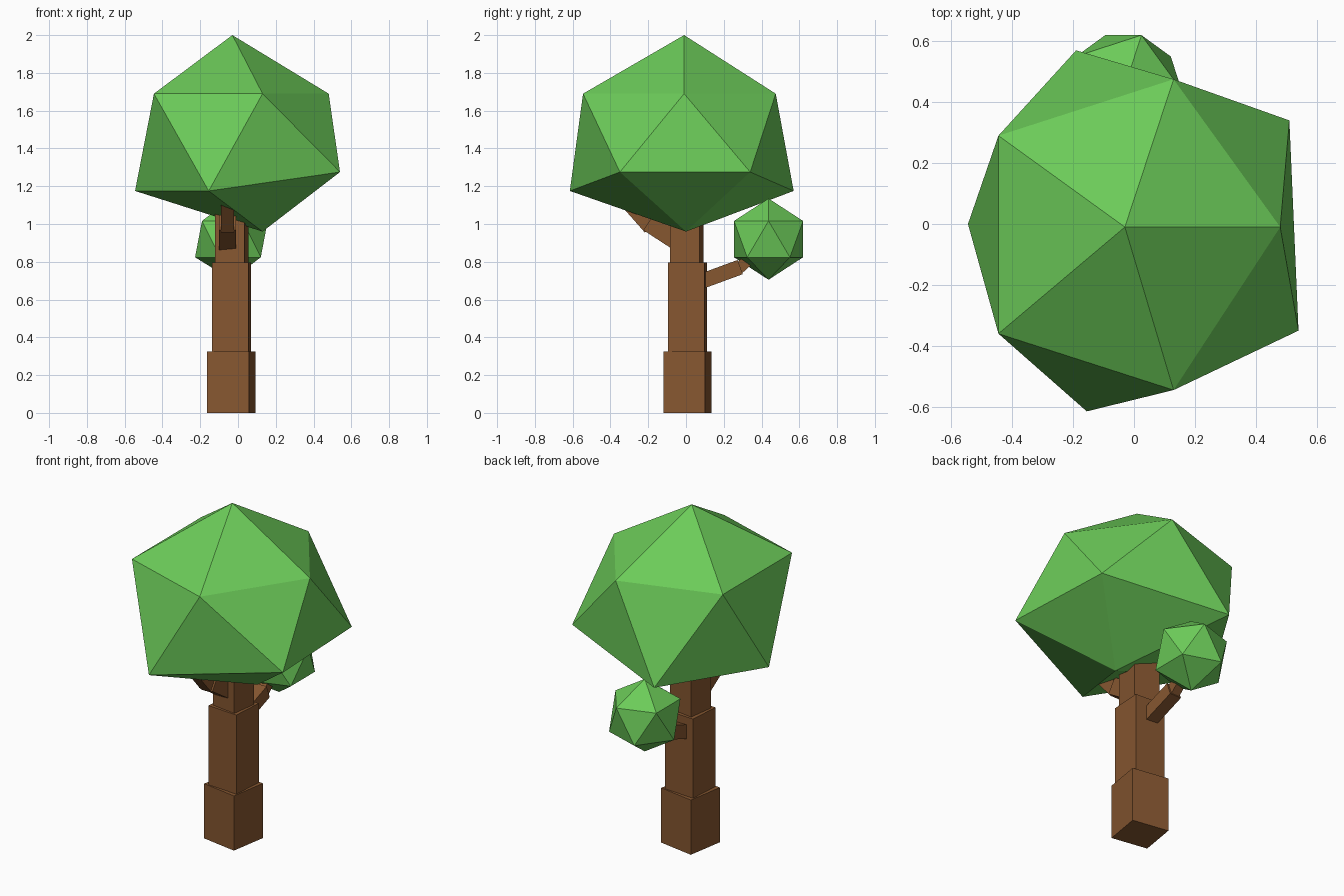
import bpy
from math import radians
from mathutils import Vector

if "Cube" in bpy.data.objects:
    bpy.data.objects.remove(bpy.data.objects["Cube"])


def material(name, rgb):
    m = bpy.data.materials.new(name)
    m.diffuse_color = (*rgb, 1)
    m.use_nodes = True
    m.node_tree.nodes["Principled BSDF"].inputs["Base Color"].default_value = m.diffuse_color
    return m


bark = material("bark", (0.24, 0.095, 0.03))
leaf = material("leaf", (0.15, 0.6, 0.1))


def trunk_block(name, x, y, width, z0, z1, turn):
    bpy.ops.mesh.primitive_cube_add(size=1, location=(x, y, (z0 + z1) / 2),
                                    rotation=(0, 0, radians(turn)))
    ob = bpy.context.object
    ob.name = name
    ob.scale = (width, width, z1 - z0)
    ob.data.materials.append(bark)


def branch(name, start, end, width, depth):
    a, b = Vector(start), Vector(end)
    bpy.ops.mesh.primitive_cube_add(size=1, location=(a + b) / 2)
    ob = bpy.context.object
    ob.name = name
    # tilt about x: every branch runs in the y-z plane
    d = b - a
    ob.rotation_euler = (Vector((0, 0, 1)).rotation_difference(d)).to_euler()
    ob.scale = (width, depth, d.length)
    ob.data.materials.append(bark)


# Stacked trunk blocks, each turned slightly
trunk_block("trunk_base", -0.035, 0.008, 0.223, 0, 0.325, -9.3)
trunk_block("trunk_middle", -0.034, 0.008, 0.192, 0.325, 0.795, -4)
trunk_block("trunk_top", -0.033, 0.005, 0.157, 0.795, 1.3, -8)

# Bent branches, front and back
branch("front_branch", (-0.055, -0.02, 0.89), (-0.055, -0.2, 1.007), 0.09, 0.095)
branch("front_branch_tip", (-0.055, -0.19, 0.98), (-0.055, -0.34, 1.15), 0.07, 0.075)
branch("back_branch", (-0.04, 0.05, 0.685), (-0.04, 0.287, 0.772), 0.075, 0.08)
branch("back_branch_tip", (-0.04, 0.275, 0.76), (-0.04, 0.43, 0.9), 0.055, 0.06)

# Crown: lopsided icosahedron from two rings and two poles
lower = [(0.54, -0.35, 1.275), (0.51, 0.34, 1.275), (-0.19, 0.57, 1.175),
         (-0.545, 0, 1.175), (-0.155, -0.615, 1.175)]
upper = [(0.48, -0.01, 1.69), (0.13, 0.475, 1.69), (-0.445, 0.29, 1.69),
         (-0.445, -0.36, 1.69), (0.13, -0.545, 1.69)]
verts = lower + upper + [(0.13, 0, 0.96), (-0.03, -0.01, 2.0)]
faces = []
for i in range(5):
    j = (i + 1) % 5
    faces += [(10, j, i), (i, j, 5 + i), (j, 5 + j, 5 + i), (5 + i, 5 + j, 11)]
mesh = bpy.data.meshes.new("crown")
mesh.from_pydata(verts, [], faces)
mesh.materials.append(leaf)
bpy.context.collection.objects.link(bpy.data.objects.new("crown", mesh))

# Small leaf clump on the back branch
bpy.ops.mesh.primitive_ico_sphere_add(subdivisions=1, radius=0.215,
                                      location=(-0.035, 0.437, 0.92))
clump = bpy.context.object
clump.name = "small_leaf_clump"
clump.data.materials.append(leaf)
